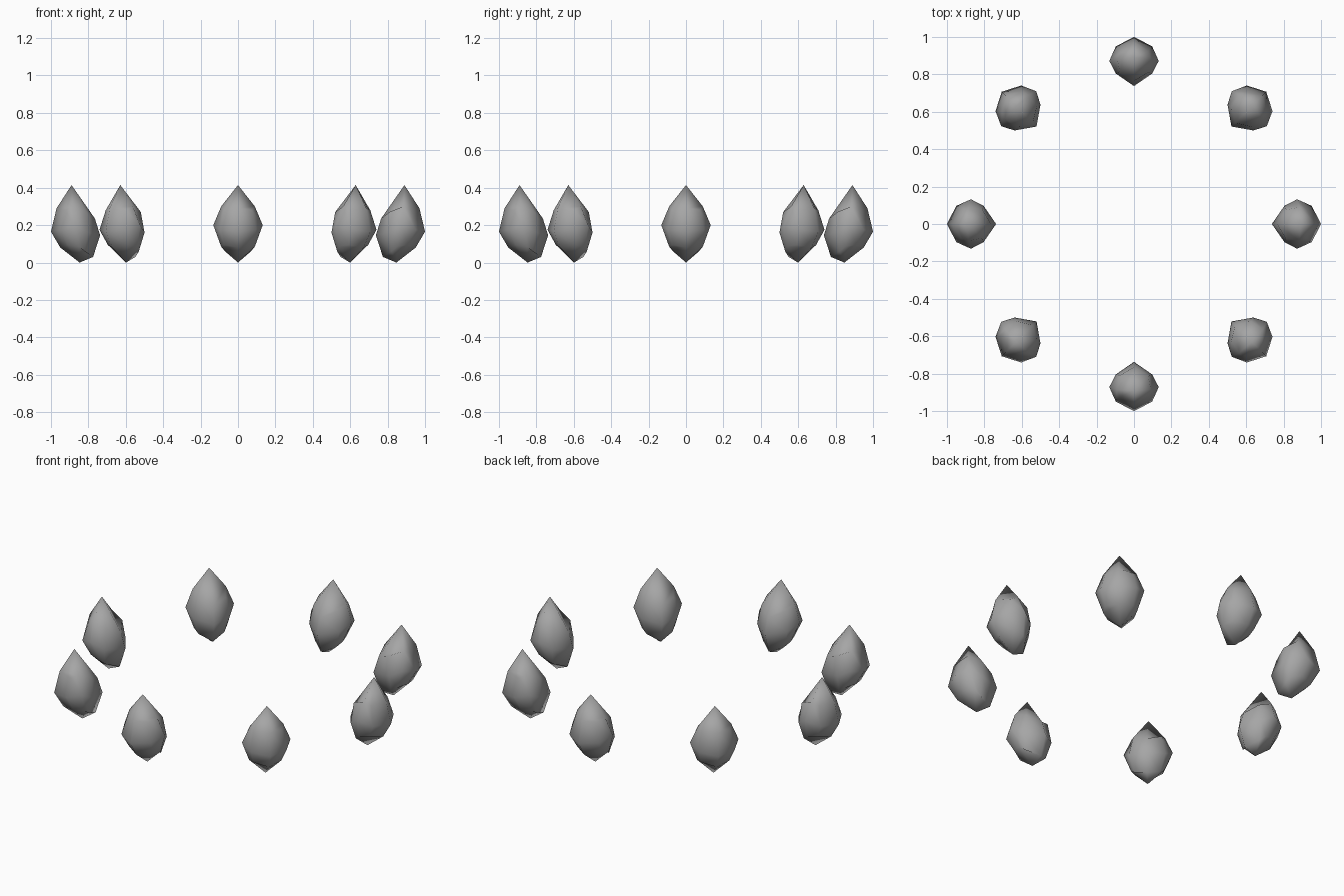
import bpy, bmesh, math

if "Cube" in bpy.data.objects:
    bpy.data.objects.remove(bpy.data.objects["Cube"], do_unlink=True)

# Plain grey material
grey = bpy.data.materials.new("petal_grey")
grey.use_nodes = True
colour = (0.38, 0.38, 0.38, 1)
grey.diffuse_color = colour
grey.node_tree.nodes["Principled BSDF"].inputs["Base Color"].default_value = colour

# Middle outline of a petal: (outward side, height side) -> (radius, height)
middle = {
    (1, 1): (.97, .29), (1, 0): (1.0, .165), (1, -1): (.95, .08),
    (0, 1): (.89, .414), (0, -1): (.847, 0),
    (-1, 1): (.765, .235), (-1, 0): (.737, .145), (-1, -1): (.775, .03),
}
# Side of a petal: same keys -> (half width, radius, height)
side = {
    (1, 1): (.075, .925, .28), (1, 0): (.097, .95, .175), (1, -1): (.075, .91, .095),
    (0, 1): (.09, .885, .3), (0, 0): (.132, .872, .2), (0, -1): (.09, .85, .085),
    (-1, 1): (.075, .81, .27), (-1, 0): (.098, .805, .16), (-1, -1): (.07, .82, .06),
}


def sign(value):
    return (value > .1) - (value < -.1)


# One petal: a once-divided cube pulled into a pointed, outward-leaning bud
bm = bmesh.new()
bmesh.ops.create_cube(bm, size=2)
bmesh.ops.subdivide_edges(bm, edges=bm.edges[:], cuts=1, use_grid_fill=True)
for v in bm.verts:
    across, key = sign(v.co.x), (sign(-v.co.y), sign(v.co.z))
    if across:
        width, radius, height = side[key]
    else:
        width, (radius, height) = 0, middle[key]
    v.co = (across * width, -radius, height)
bmesh.ops.recalc_face_normals(bm, faces=bm.faces[:])
for face in bm.faces:
    face.smooth = True
mesh = bpy.data.meshes.new("petal")
bm.to_mesh(mesh)
bm.free()
mesh.materials.append(grey)

# Ring of petals
count = 8
for i in range(count):
    petal = bpy.data.objects.new(f"petal_{i + 1}", mesh)
    petal.rotation_euler.z = math.tau * i / count
    bpy.context.collection.objects.link(petal)
